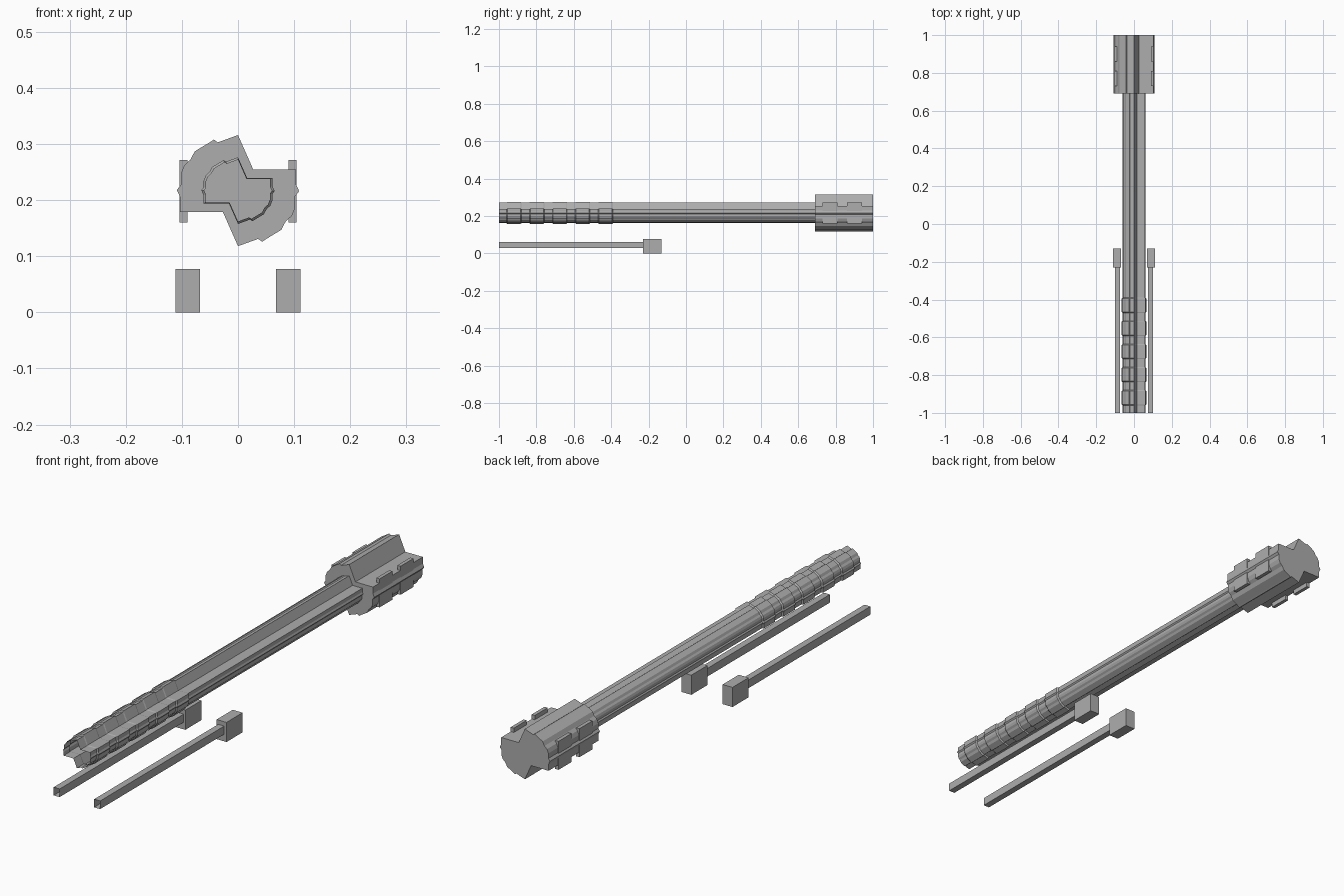
import bpy, bmesh

if "Cube" in bpy.data.objects:
    bpy.data.objects.remove(bpy.data.objects["Cube"])

CZ = 0.217  # height of the main axis

mat = bpy.data.materials.new("plain grey")
mat.diffuse_color = (0.42, 0.42, 0.42, 1)
mat.use_nodes = True
mat.node_tree.nodes["Principled BSDF"].inputs["Base Color"].default_value = mat.diffuse_color

# Half of the cross-section; the other half is the same turned by 180 degrees
HALF = [(0, .099), (-.036, .086), (-.043, .091), (-.049, .087), (-.077, .070),
        (-.085, .055), (-.096, .045), (-.102, .030), (-.102, .010), (-.109, .001),
        (-.103, -.012), (-.103, -.038), (-.027, -.038)]
PROFILE = HALF + [(-x, -z) for x, z in HALF]


def finish(name, bm):
    bmesh.ops.recalc_face_normals(bm, faces=bm.faces)
    me = bpy.data.meshes.new(name)
    bm.to_mesh(me)
    bm.free()
    me.materials.append(mat)
    ob = bpy.data.objects.new(name, me)
    bpy.context.collection.objects.link(ob)
    return ob


def loft(name, stations, cap_front, cap_back):
    """Sweep the profile along y through (y, scale) stations."""
    bm = bmesh.new()
    rings = [[bm.verts.new((x * s, y, CZ + z * s)) for x, z in PROFILE]
             for y, s in stations]
    n = len(PROFILE)
    for a, b in zip(rings, rings[1:]):
        for i in range(n):
            j = (i + 1) % n
            bm.faces.new((a[i], a[j], b[j], b[i]))
    if cap_front:
        bm.faces.new(rings[0])
    if cap_back:
        bm.faces.new(rings[-1])
    return finish(name, bm)


def box(name, x, y, z, open_front=False):
    bm = bmesh.new()
    bmesh.ops.create_cube(bm, size=1)
    for v in bm.verts:
        v.co = [lo + (c + .5) * (hi - lo) for c, (lo, hi) in zip(v.co, (x, y, z))]
    if open_front:
        bm.faces.ensure_lookup_table()
        front = [f for f in bm.faces if f.calc_center_median().y < y[0] + 1e-4]
        bmesh.ops.delete(bm, geom=front, context='FACES_ONLY')
    return finish(name, bm)


# Shaft with raised grip bands, open at the front end
THIN, THICK = 0.555, 0.60
stations = [(-1, THIN)]
for k in range(5):
    y = -0.96 + k * 0.1225
    stations += [(y, THIN), (y + .005, THICK), (y + .075, THICK), (y + .08, THIN)]
stations.append((0.99, THIN))
loft("shaft_and_grip", stations, False, True)

# Head
loft("head", [(0.69, 1), (1.0, 1)], True, True)

# Parts mirrored on both sides
for side, s in (("left", -1), ("right", 1)):
    def span(a, b):
        return tuple(sorted((a * s, b * s)))
    for k, y in enumerate((0.73, 0.86)):
        box(f"head_plate_{side}_{k + 1}", span(.09, .104), (y, y + .08), (.16, .272))
    box(f"lower_rod_{side}", span(.075, .101), (-1, -.22), (.028, .06), True)
    box(f"lower_rod_block_{side}", span(.068, .111), (-.23, -.13), (0, .077))
